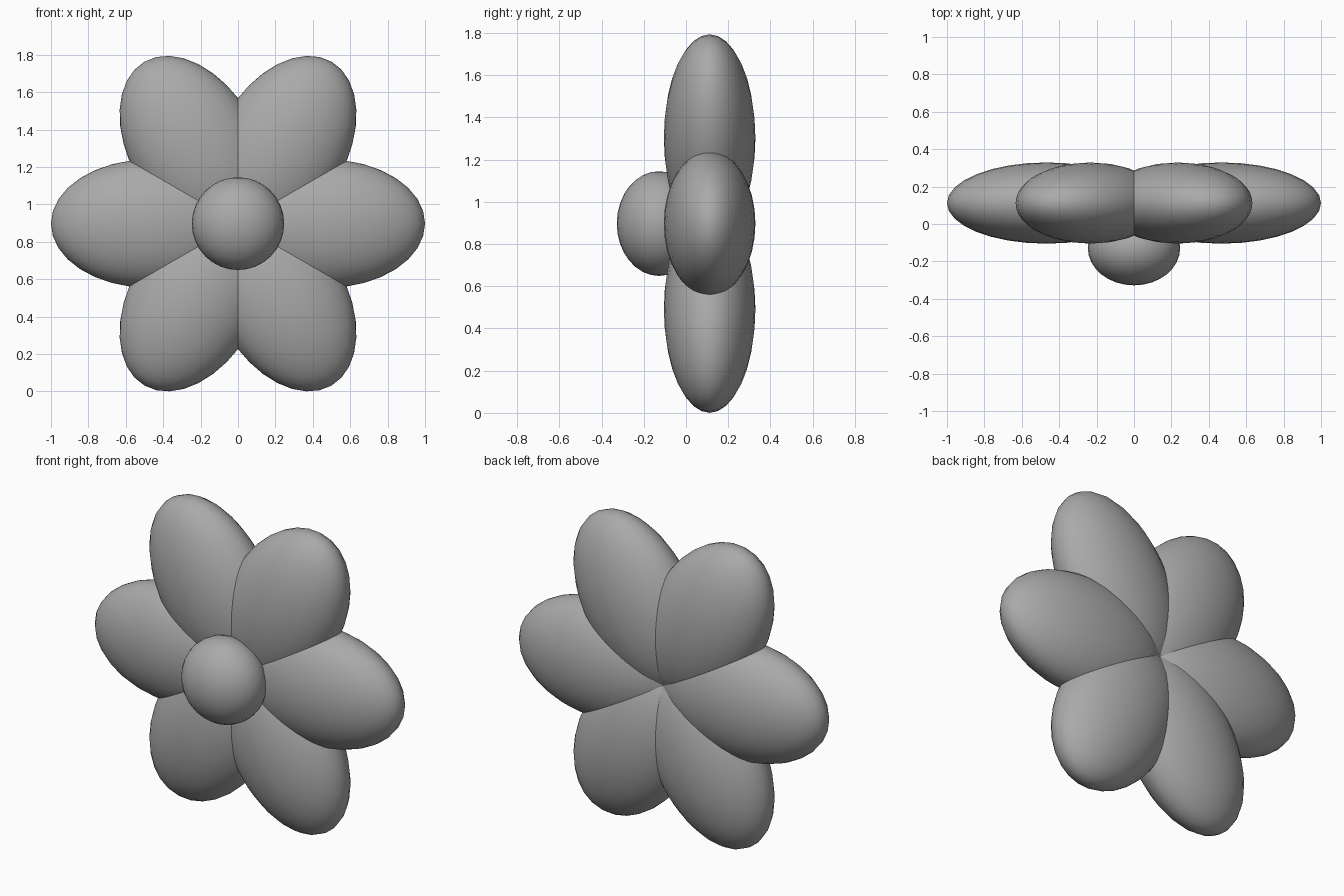
import bpy, math

if "Cube" in bpy.data.objects:
    bpy.data.objects.remove(bpy.data.objects["Cube"])

grey = bpy.data.materials.new("plain grey")
grey.diffuse_color = (0.4, 0.4, 0.4, 1)
grey.use_nodes = True
grey.node_tree.nodes["Principled BSDF"].inputs["Base Color"].default_value = grey.diffuse_color
MID_Z = 0.897


def ellipsoid(name, location, radii, angle=0.0):
    bpy.ops.mesh.primitive_uv_sphere_add(segments=32, ring_count=16, radius=1)
    ob = bpy.context.object
    ob.name = name
    ob.location = location
    ob.scale = radii
    ob.rotation_euler = (0, -angle, 0)
    ob.data.materials.append(grey)
    bpy.ops.object.shade_smooth()
    return ob


# six overlapping petals around the middle
for i in range(6):
    a = math.radians(60 * i)
    ellipsoid(f"petal_{i + 1}",
              (0.468 * math.cos(a), 0.112, MID_Z + 0.468 * math.sin(a)),
              (0.532, 0.217, 0.344), a)

# slightly flattened button at the front
ellipsoid("flower_centre", (0, -0.128, MID_Z), (0.247, 0.2, 0.248))
